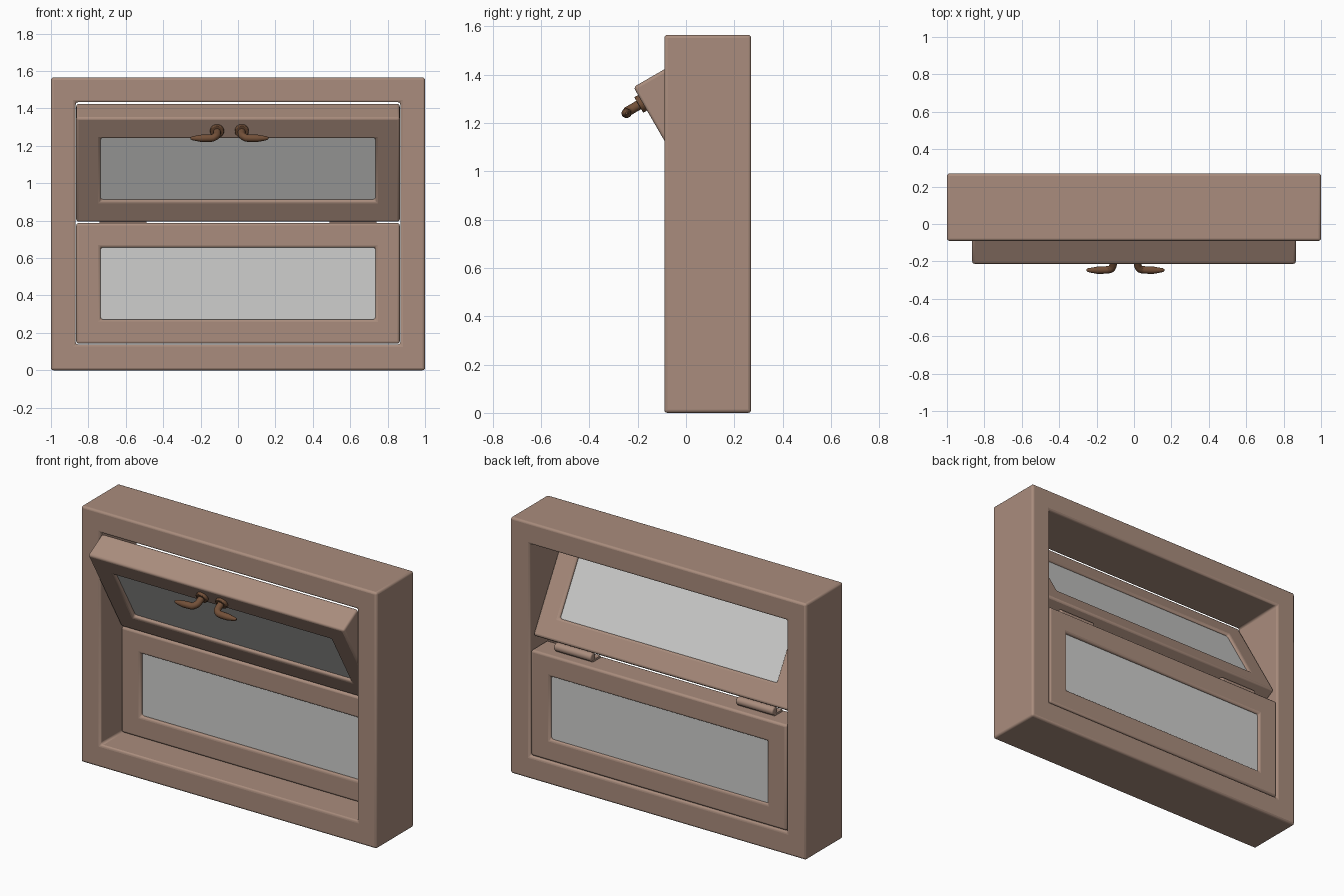
import bpy, bmesh, math
from mathutils import Matrix, Vector

if "Cube" in bpy.data.objects:
    bpy.data.objects.remove(bpy.data.objects["Cube"])


def material(name, rgb):
    m = bpy.data.materials.new(name)
    m.diffuse_color = (*rgb, 1)
    m.use_nodes = True
    m.node_tree.nodes["Principled BSDF"].inputs["Base Color"].default_value = m.diffuse_color
    return m


WOOD = material("warm brown wood", (0.40, 0.265, 0.205))
GLASS = material("pale grey glass", (0.62, 0.62, 0.61))
BRONZE = material("dark bronze", (0.17, 0.08, 0.04))

# Every sash is modelled with its lower front edge on the local x axis
LOWER = Matrix.Translation((0, 0.105, 0.142))
UPPER = Matrix.Translation((0, 0.105, 0.79)) @ Matrix.Rotation(math.radians(30), 4, 'X')


def finish(name, bm, mat, matrix=Matrix(), bevel=0.0):
    bmesh.ops.recalc_face_normals(bm, faces=bm.faces)
    me = bpy.data.meshes.new(name)
    bm.to_mesh(me)
    bm.free()
    me.transform(matrix)
    me.materials.append(mat)
    ob = bpy.data.objects.new(name, me)
    bpy.context.collection.objects.link(ob)
    if bevel:
        mod = ob.modifiers.new("soft edges", 'BEVEL')
        mod.width = bevel
        mod.segments = 3
        mod.limit_method = 'ANGLE'
    bpy.ops.object.select_all(action='DESELECT')
    ob.select_set(True)
    bpy.context.view_layer.objects.active = ob
    bpy.ops.object.shade_smooth_by_angle(angle=math.radians(35))
    return ob


def ring_frame(name, outer, inner, y0, y1, matrix=Matrix(), bevel=0.013):
    """Rectangular frame; outer and inner are (half width, z low, z high)."""
    bm = bmesh.new()

    def loop(r, y):
        w, a, b = r
        return [bm.verts.new(p) for p in ((-w, y, a), (w, y, a), (w, y, b), (-w, y, b))]

    loops = [loop(outer, y0), loop(inner, y0), loop(inner, y1), loop(outer, y1)]
    for k in range(4):
        a, b = loops[k], loops[(k + 1) % 4]
        for i in range(4):
            j = (i + 1) % 4
            bm.faces.new((a[i], a[j], b[j], b[i]))
    return finish(name, bm, WOOD, matrix, bevel)


def box(name, lo, hi, mat, matrix=Matrix(), bevel=0.0):
    lo, hi = Vector(lo), Vector(hi)
    bm = bmesh.new()
    bmesh.ops.create_cube(bm, size=1, matrix=Matrix.Translation((lo + hi) / 2)
                          @ Matrix.Diagonal((*(hi - lo), 1)))
    return finish(name, bm, mat, matrix, bevel)


def cylinder(name, r, length, centre, axis, mat, matrix=Matrix(), bevel=0.0):
    rot = Matrix.Rotation(math.pi / 2, 4, 'Y' if axis == 'X' else 'X')
    bm = bmesh.new()
    bmesh.ops.create_cone(bm, cap_ends=True, segments=24, radius1=r, radius2=r,
                          depth=length, matrix=Matrix.Translation(centre) @ rot)
    return finish(name, bm, mat, matrix, bevel)


# Deep outer frame
ring_frame("outer_frame", (1.0, 0.0, 1.565), (0.868, 0.138, 1.433), -0.09, 0.27)

# Two identical sashes with thick panes
for label, mtx in (("lower", LOWER), ("upper", UPPER)):
    ring_frame(label + "_sash", (0.865, 0, 0.645), (0.735, 0.13, 0.515), 0, 0.16, mtx)
    box(label + "_pane", (-0.745, 0.022, 0.12), (0.745, 0.143, 0.525), GLASS, mtx)

# Hinges in the wedge between the sashes
for side, x in (("left", -0.615), ("right", 0.615)):
    cylinder(side + "_hinge_barrel", 0.025, 0.25, (x, 0.198, 0.816), 'X', WOOD, bevel=0.008)
    box(side + "_hinge_leaf", (x - 0.125, 0.125, 0.78), (x + 0.125, 0.2, 0.799), WOOD)


def lever(name, x, s, z=0.57):
    """Tapered tube: stem out of the sash, quarter bend, then a lever blade."""
    pts = [(0, 0.0, 0.02), (0, -0.045, 0.02)]
    for k in range(1, 6):
        t = k / 5 * math.pi / 2
        pts.append((0.033 * (1 - math.cos(t)), -0.045 - 0.033 * math.sin(t), 0.02))
    pts += [(0.06, -0.079, 0.02), (0.085, -0.08, 0.0195), (0.115, -0.08, 0.014),
            (0.135, -0.079, 0.010), (0.142, -0.079, 0.005)]
    bm = bmesh.new()
    rings = []
    n = 16
    for i, (px, py, r) in enumerate(pts):
        a, b = pts[max(i - 1, 0)], pts[min(i + 1, len(pts) - 1)]
        d = Vector((b[0] - a[0], b[1] - a[1], 0)).normalized()
        side = Vector((-d.y, d.x, 0))
        drop = -0.004 if px > 0.02 else 0
        ring = []
        for k in range(n):
            t = 2 * math.pi * k / n
            p = Vector((px, py, drop)) + side * r * math.cos(t) + Vector((0, 0, r * math.sin(t)))
            ring.append(bm.verts.new((x + s * p.x, p.y, z + p.z)))
        rings.append(ring)
    for a, b in zip(rings, rings[1:]):
        for k in range(n):
            bm.faces.new((a[k], a[(k + 1) % n], b[(k + 1) % n], b[k]))
    bm.faces.new(rings[0])
    bm.faces.new(rings[-1])
    finish(name, bm, BRONZE, UPPER)


# Pair of lever handles on the upper rail of the tilted sash
for side, x, s in (("left", -0.112, -1), ("right", 0.02, 1)):
    cylinder(side + "_handle_rosette", 0.037, 0.02, (x, -0.008, 0.57), 'Y', BRONZE, UPPER, 0.004)
    lever(side + "_handle_lever", x, s)
